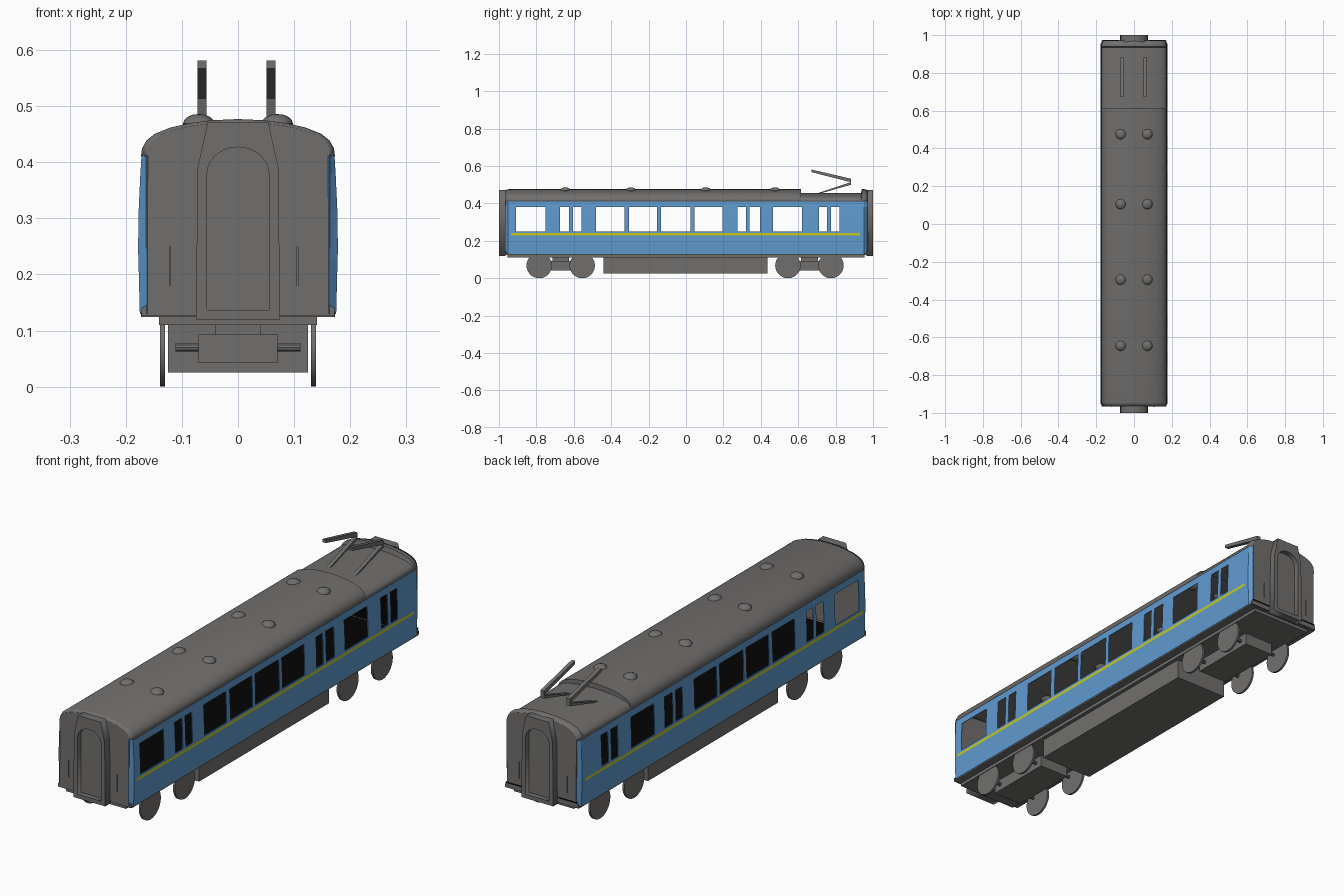
import bpy, bmesh, math
from mathutils import Vector

if "Cube" in bpy.data.objects:
    bpy.data.objects.remove(bpy.data.objects["Cube"])


def material(name, rgb):
    m = bpy.data.materials.new(name)
    m.diffuse_color = (*rgb, 1)
    m.use_nodes = True
    m.node_tree.nodes["Principled BSDF"].inputs["Base Color"].default_value = m.diffuse_color
    return m


GREY = material("warm grey", (0.165, 0.159, 0.155))
BLUE = material("carriage blue", (0.115, 0.325, 0.63))
YELLOW = material("stripe yellow", (0.56, 0.60, 0.015))
DARK = material("interior black", (0.001, 0.001, 0.001))


def smooth(ob):
    bpy.ops.object.select_all(action='DESELECT')
    ob.select_set(True)
    bpy.context.view_layer.objects.active = ob
    bpy.ops.object.shade_smooth_by_angle(angle=math.radians(35))


def finish(name, bm, mats):
    me = bpy.data.meshes.new(name)
    bm.to_mesh(me)
    bm.free()
    for m in mats:
        me.materials.append(m)
    ob = bpy.data.objects.new(name, me)
    bpy.context.collection.objects.link(ob)
    return ob


def box(name, lo, hi, mat=GREY):
    bm = bmesh.new()
    bmesh.ops.create_cube(bm, size=1)
    for v in bm.verts:
        v.co = Vector([(a + b) / 2 + c * (b - a) for a, b, c in zip(lo, hi, v.co)])
    return finish(name, bm, [mat])


def prism(name, pts, axis, lo, hi, mat=GREY):
    """Extrude a 2D outline along x (pts = y,z) or y (pts = x,z)."""
    bm = bmesh.new()
    place = (lambda a, b, t: (t, a, b)) if axis == 'x' else (lambda a, b, t: (a, t, b))
    f = bm.faces.new([bm.verts.new(place(a, b, lo)) for a, b in pts])
    r = bmesh.ops.extrude_face_region(bm, geom=[f])
    for v in r['geom']:
        if isinstance(v, bmesh.types.BMVert):
            v.co[0 if axis == 'x' else 1] = hi
    bmesh.ops.recalc_face_normals(bm, faces=bm.faces[:])
    return finish(name, bm, [mat])


def cylinder_x(name, x0, x1, y, z, r, n):
    pts = [(y + r * math.cos(2 * math.pi * i / n), z + r * math.sin(2 * math.pi * i / n)) for i in range(n)]
    smooth(prism(name, pts, 'x', x0, x1))


def solidify(ob, t):
    m = ob.modifiers.new("thickness", 'SOLIDIFY')
    m.thickness, m.offset = t, -1


# Side walls: grid of panels, window cells left open, one row painted as the stripe
WINDOWS = [(-.91, -.75), (-.675, -.625), (-.605, -.56), (-.48, -.33), (-.305, -.155), (-.135, .025),
           (.045, .195), (.275, .32), (.34, .395), (.465, .62), (.71, .755), (.775, .82)]
WALL = [(.175, .13), (.1775, .229), (.178, .241), (.178, .25), (.177, .315), (.174, .38), (.172, .412)]
ys = [-.967, -.952, -.935] + [y for w in WINDOWS for y in w] + [.93, .953, .97]
for side, label in ((1, "right"), (-1, "left")):
    bm = bmesh.new()
    grid = [[bm.verts.new((side * (.162 if i in (0, len(ys) - 1) else x), y, z)) for x, z in WALL]
            for i, y in enumerate(ys)]
    for i in range(len(ys) - 1):
        for j in range(len(WALL) - 1):
            if (ys[i], ys[i + 1]) in WINDOWS and j in (3, 4):
                continue
            q = [grid[i][j], grid[i + 1][j], grid[i + 1][j + 1], grid[i][j + 1]]
            f = bm.faces.new(q[::side])
            f.material_index = int(j == 1 and 2 <= i < len(ys) - 3)
    solidify(finish(label + "_side_wall", bm, [BLUE, YELLOW]), .003)

# Curved roof with a lowered well for the current collector
HALF = [(.173, .41), (.171, .425), (.163, .439), (.148, .451), (.12, .462), (.085, .47), (.045, .475), (0, .477)]
ROOF = HALF + [(-x, z) for x, z in HALF[-2::-1]]
END = [(x * .95, .41 + (z - .41) * .92) for x, z in ROOF]
WELL = [(x, .41 + (z - .41) * .68) for x, z in ROOF]
stations = [(-.966, END), (-.945, ROOF), (.615, ROOF), (.615, WELL), (.935, WELL), (.94, ROOF), (.95, ROOF), (.972, END)]
bm = bmesh.new()
rows = [[bm.verts.new((x, y, z)) for x, z in prof] for y, prof in stations]
for a, b in zip(rows, rows[1:]):
    for i in range(len(ROOF) - 1):
        bm.faces.new((a[i], b[i], b[i + 1], a[i + 1]))
bmesh.ops.remove_doubles(bm, verts=bm.verts[:], dist=1e-5)
bmesh.ops.dissolve_degenerate(bm, edges=bm.edges[:], dist=1e-5)
roof = finish("roof", bm, [GREY])
smooth(roof)
solidify(roof, .003)

# Roof vents
for y in (.475, .105, -.295, -.645):
    for x in (-.07, .07):
        bm = bmesh.new()
        bmesh.ops.create_uvsphere(bm, u_segments=12, v_segments=8, radius=1)
        for v in bm.verts:
            v.co = Vector((x + v.co.x * .028, y + v.co.y * .028, .469 + v.co.z * .017))
        smooth(finish("roof_vent", bm, [GREY]))

# Floor, sill and underfloor equipment
box("floor_sill", (-.173, -.962, .124), (.173, .965, .131))
box("interior_floor", (-.17, -.945, .131), (.17, .945, .134), DARK)
box("interior_back_lining", (-.16, .95, .134), (.16, .953, .43), DARK)
box("underframe", (-.141, -.955, .11), (.141, .955, .124))
box("equipment_box", (-.125, -.44, .025), (.125, .435, .112))

# Ends: wall, gangway frame, arched door, handrails
wall_outline = [(-.172, .126), (-.172, .14), (-.163, .146)] + END[::-1] + [(.163, .146), (.172, .14), (.172, .126)]
frame = [(-.075, .12), (.075, .12), (.072, .39), (.054, .472), (-.054, .472), (-.072, .39)]
arch = [(-.055, .137), (.055, .137)] + [(.055 * math.cos(math.pi * i / 14), .38 + .047 * math.sin(math.pi * i / 14))
                                       for i in range(15)]
for label, s, face in (("front", -1, .966), ("back", 1, .972)):
    prism(label + "_end_wall", wall_outline, 'y', s * (face - .006), s * face)
    cu = bpy.data.curves.new(label + "_gangway", 'CURVE')
    cu.dimensions, cu.fill_mode, cu.extrude = '2D', 'BOTH', .018
    for pts in (frame, arch):
        sp = cu.splines.new('POLY')
        sp.points.add(len(pts) - 1)
        sp.use_cyclic_u = True
        for p, (a, b) in zip(sp.points, pts):
            p.co = (a, b, 0, 1)
    ob = bpy.data.objects.new(label + "_gangway", cu)
    ob.rotation_euler.x = math.pi / 2
    ob.location.y = s * .982
    cu.materials.append(GREY)
    bpy.context.collection.objects.link(ob)
    bpy.ops.object.select_all(action='DESELECT')
    ob.select_set(True)
    bpy.context.view_layer.objects.active = ob
    bpy.ops.object.convert(target='MESH')
    prism(label + "_gangway_door", arch, 'y', s * .96, s * .978)
    for x in (-.121, .106):
        yy = sorted((s * face, s * (face + .003)))
        box(label + "_handrail", (x - .002, yy[0], .18), (x + .002, yy[1], .25))
for s in (-1, 1):
    xs = sorted((s * .078, s * .168))
    box("back_end_seam", (xs[0], .97, .146), (xs[1], .9735, .151), DARK)

# Bogies with wheels, axle stubs and pivot
for label, yc in (("front", -.67), ("back", .66)):
    box(label + "_bogie_frame", (-.07, yc - .15, .042), (.07, yc + .15, .093))
    box(label + "_bogie_pivot", (-.04, yc - .045, .09), (.04, yc + .045, .115))
    for dy in (-.115, .115):
        cylinder_x(label + "_axle", -.111, .111, yc + dy, .07, .008, 10)
        for x in (-.139, .13):
            cylinder_x(label + "_wheel", x, x + .009, yc + dy, .068, .068, 28)

# Current collector: two folded arms
lower = [(.675, .445), (.69, .445), (.882, .5), (.882, .514)]
upper = [(.882, .514), (.882, .532), (.672, .581), (.672, .567), (.868, .517)]
for x in (-.064, .059):
    prism("collector_lower_arm", lower, 'x', x - .008, x + .008)
    prism("collector_upper_arm", upper, 'x', x - .008, x + .008)
